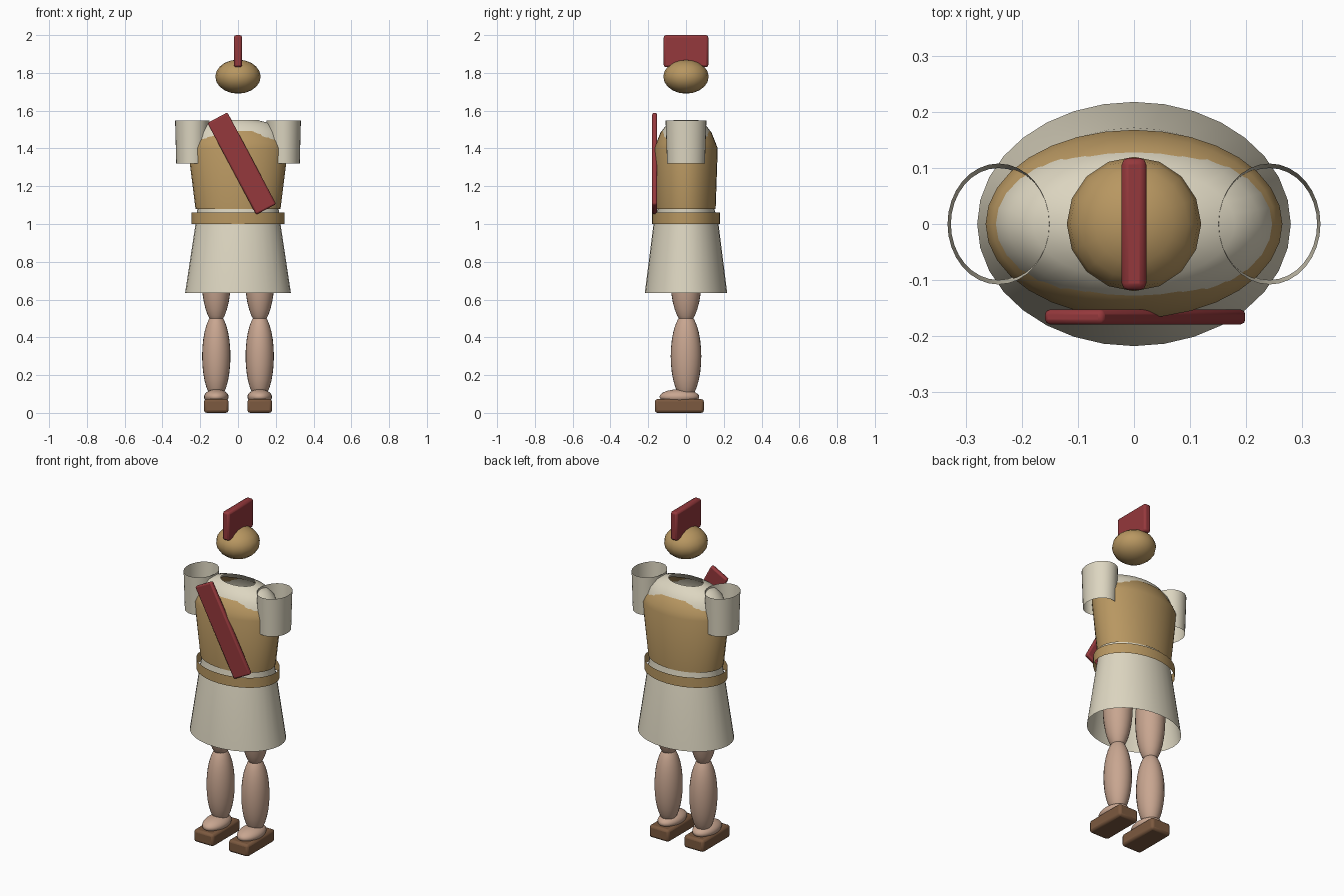
import bpy, bmesh
from math import radians, cos, sin, tau

if "Cube" in bpy.data.objects:
    bpy.data.objects.remove(bpy.data.objects["Cube"], do_unlink=True)


def material(name, rgb):
    mat = bpy.data.materials.new(name)
    mat.use_nodes = True
    mat.diffuse_color = (*rgb, 1)
    node = mat.node_tree.nodes["Principled BSDF"]
    node.inputs["Base Color"].default_value = (*rgb, 1)
    node.inputs["Roughness"].default_value = 0.7
    return mat


CREAM = material("cream_cloth", (0.72, 0.67, 0.53))
GOLD = material("bronze", (0.48, 0.31, 0.12))
RED = material("red_cloth", (0.30, 0.04, 0.045))
SKIN = material("skin", (0.58, 0.38, 0.28))
LEATHER = material("leather", (0.20, 0.10, 0.05))


def finish(obj, name, mat, angle=40):
    obj.name = obj.data.name = name
    obj.data.materials.append(mat)
    bpy.ops.object.select_all(action="DESELECT")
    obj.select_set(True)
    bpy.context.view_layer.objects.active = obj
    bpy.ops.object.shade_smooth_by_angle(angle=radians(angle))
    return obj


def shell(name, rings, mat, center_x=0, sides=32):
    """Open tube of elliptical rings, each given as (z, radius_x, radius_y)."""
    bm = bmesh.new()
    loops = [[bm.verts.new((center_x + rx * cos(tau * i / sides),
                            ry * sin(tau * i / sides), z))
              for i in range(sides)] for z, rx, ry in rings]
    for low, high in zip(loops, loops[1:]):
        for i in range(sides):
            j = (i + 1) % sides
            bm.faces.new((low[i], low[j], high[j], high[i]))
    mesh = bpy.data.meshes.new(name)
    bm.to_mesh(mesh)
    bm.free()
    obj = bpy.data.objects.new(name, mesh)
    bpy.context.collection.objects.link(obj)
    return finish(obj, name, mat, 60)


def ellipsoid(name, center, radii, mat, segments=24, rings=16):
    bpy.ops.mesh.primitive_uv_sphere_add(segments=segments, ring_count=rings,
                                         radius=1, location=center)
    obj = bpy.context.object
    obj.scale = radii
    bpy.ops.object.transform_apply(location=False, rotation=False)
    return finish(obj, name, mat, 60)


def block(name, center, size, bevel, mat, tilt=0):
    bpy.ops.mesh.primitive_cube_add(size=1, location=center)
    obj = bpy.context.object
    obj.scale = size
    bpy.ops.object.transform_apply(location=False, rotation=False)
    obj.rotation_euler.y = radians(tilt)
    mod = obj.modifiers.new("rounded_edges", "BEVEL")
    mod.width, mod.segments = bevel, 2
    return finish(obj, name, mat, 30)


# Helmet and crest
ellipsoid("helmet", (0, 0, 1.78), (0.12, 0.12, 0.09), GOLD, 16, 10)
block("helmet_crest", (0, 0, 1.915), (0.044, 0.236, 0.17), 0.012, RED)

# Tunic with flared skirt and open neck
shell("tunic", [(0.635, 0.28, 0.218), (1.0, 0.225, 0.172), (1.08, 0.215, 0.15),
                (1.40, 0.253, 0.155), (1.43, 0.25, 0.152), (1.49, 0.225, 0.13),
                (1.53, 0.18, 0.10), (1.55, 0.105, 0.065)], CREAM)

# Breastplate, belt and sash
shell("breastplate", [(1.08, 0.225, 0.157), (1.40, 0.265, 0.168),
                      (1.43, 0.253, 0.157), (1.49, 0.205, 0.1325),
                      (1.52, 0.15, 0.08)], GOLD)
shell("belt", [(1.0, 0.246, 0.18), (1.06, 0.246, 0.18)], GOLD)
block("sash", (0.02, -0.166, 1.32), (0.12, 0.027, 0.55), 0.009, RED, -28)

# Paired sleeves, legs and feet
for side, s in (("left", 1), ("right", -1)):
    x = 0.115 * s
    shell(side + "_sleeve", [(1.32, 0.085, 0.10), (1.548, 0.091, 0.108)],
          CREAM, 0.242 * s)
    ellipsoid(side + "_thigh", (x, 0, 0.74), (0.08, 0.085, 0.27), SKIN)
    ellipsoid(side + "_shin", (x, 0, 0.30), (0.075, 0.081, 0.23), SKIN)
    ellipsoid(side + "_foot", (x, -0.035, 0.085), (0.065, 0.105, 0.04), SKIN)
    block(side + "_sandal", (x, -0.035, 0.0365), (0.13, 0.26, 0.073), 0.014, LEATHER)
